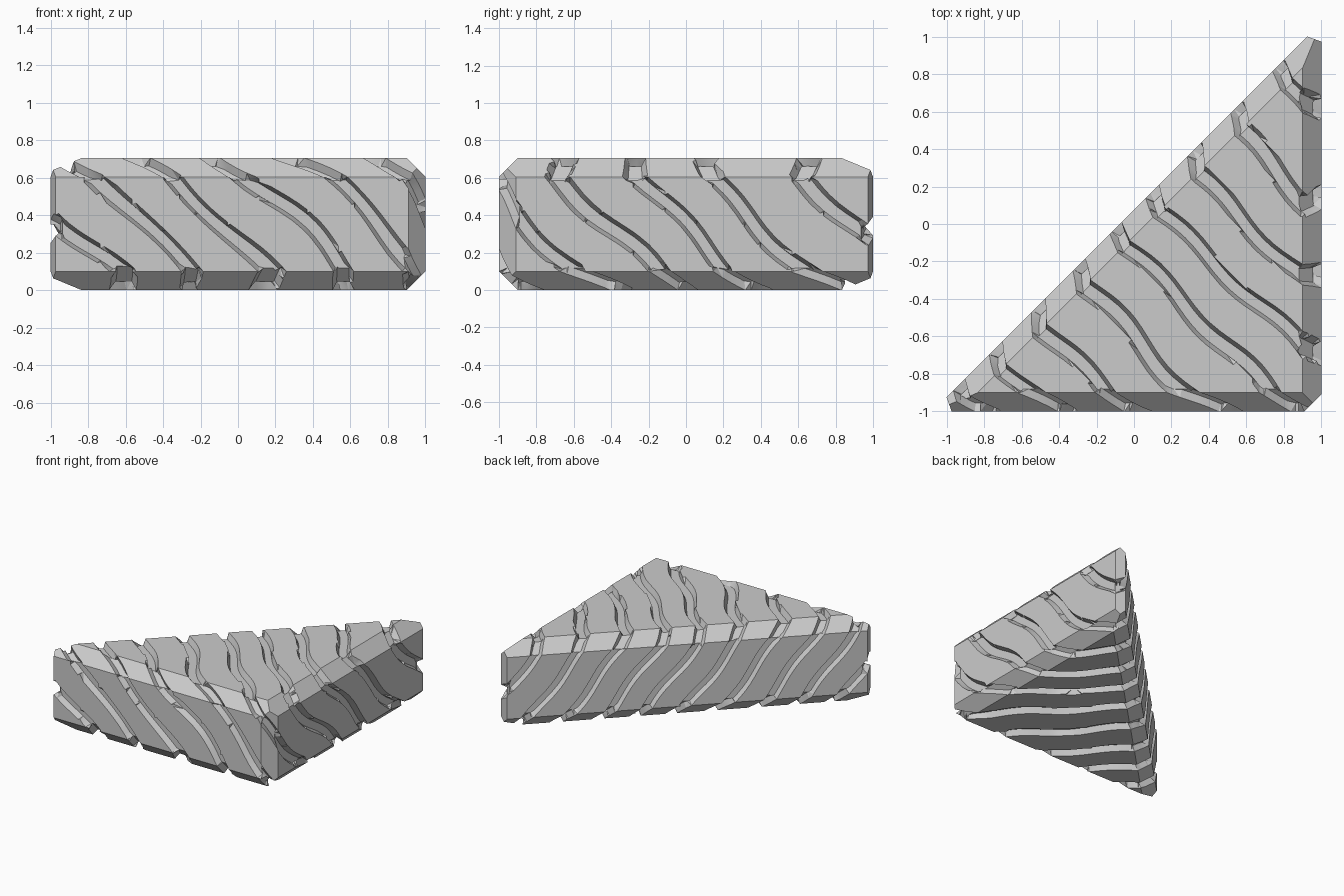
import bpy, bmesh, math
from mathutils import Vector

if "Cube" in bpy.data.objects:
    bpy.data.objects.remove(bpy.data.objects["Cube"])

H, DEPTH = 0.705, 0.045
N = Vector((1, 1, 1)).normalized()
U = Vector((1, -1, 0)).normalized()
V = Vector((1, 1, -2)).normalized()
R2 = math.sqrt(2)

# Bounding planes of the chamfered triangular block: (normal, distance)
Z = Vector((0, 0, 1))
sides = [(Vector((0, -1, 0)), 1.0), (Vector((1, 0, 0)), 1.0),
         (Vector((-1, 1, 0)).normalized(), 0.075 / R2)]
planes = sides + [(Z, H), (-Z, 0.0), (Vector((1, -1, 0)).normalized(), 1.91 / R2)]
for nx, ny in ((-0.075, -0.027), (0.027, 0.075)):
    n = Vector((nx, ny, 0)).normalized()
    p = Vector((-1, -0.925, 0)) if nx < 0 else Vector((0.925, 1, 0))
    planes.append((n, n.dot(p)))
for n, d in sides:
    planes.append(((n + Z).normalized(), (d + H - 0.1) / R2))
    planes.append(((n - Z).normalized(), (d - 0.1) / R2))


def cut(bm, co, no, clear=False):
    geom = bm.verts[:] + bm.edges[:] + bm.faces[:]
    res = bmesh.ops.bisect_plane(bm, geom=geom, dist=1e-5, plane_co=co,
                                 plane_no=no, clear_outer=clear)
    if clear:
        edges = [e for e in res['geom_cut'] if isinstance(e, bmesh.types.BMEdge)]
        if edges:
            bmesh.ops.contextual_create(bm, geom=edges)


def wave(p):
    u, v = p.dot(U), p.dot(V)
    return N * (0.018 * math.sin(8.5 * u + 2.0 * v + 0.6) + 0.016 * math.sin(9 * v - 2 * u + 2.0))


# Block body carved from a cube
bm = bmesh.new()
bmesh.ops.create_cube(bm, size=4)
for n, d in planes:
    cut(bm, n * d, n, True)

# Fine slices so the groove lines can bend
for axis in (U, V):
    for i in range(-30, 31):
        cut(bm, axis * (i * 0.06 + 0.007), axis)
bmesh.ops.triangulate(bm, faces=[f for f in bm.faces if len(f.verts) > 4])

# Straighten the wave, cut the groove edges as flat planes, then bend back
grooves = [-1.56, -1.15, -0.74, -0.32, 0.10, 0.52, 0.92, 1.33, 1.75, 2.22]
for v in bm.verts:
    v.co -= wave(v.co)
for s in grooves:
    for w in (-0.068, -0.04, 0.04, 0.068):
        cut(bm, N * ((s + w) / math.sqrt(3)), N)
floor = {v for v in bm.verts
         if any(abs(sum(v.co) - s) < 0.0405 for s in grooves)}
for v in bm.verts:
    v.co += wave(v.co)

# Sink groove floors parallel to whichever faces they lie on
for v in bm.verts:
    on = [(n, d) for n, d in planes if abs(n.dot(v.co) - d) < 0.003]
    sink = DEPTH if v in floor else 0.0
    for _ in range(40):
        for n, d in on:
            v.co -= n * (n.dot(v.co) - d + sink)

bmesh.ops.triangulate(bm, faces=bm.faces[:])
bmesh.ops.remove_doubles(bm, verts=bm.verts[:], dist=0.0005)
bmesh.ops.recalc_face_normals(bm, faces=bm.faces[:])
me = bpy.data.meshes.new("grooved_wedge_block")
bm.to_mesh(me)
bm.free()
ob = bpy.data.objects.new("grooved_wedge_block", me)
bpy.context.collection.objects.link(ob)
bpy.context.view_layer.objects.active = ob
ob.select_set(True)
bpy.ops.object.shade_smooth_by_angle(angle=math.radians(20))
